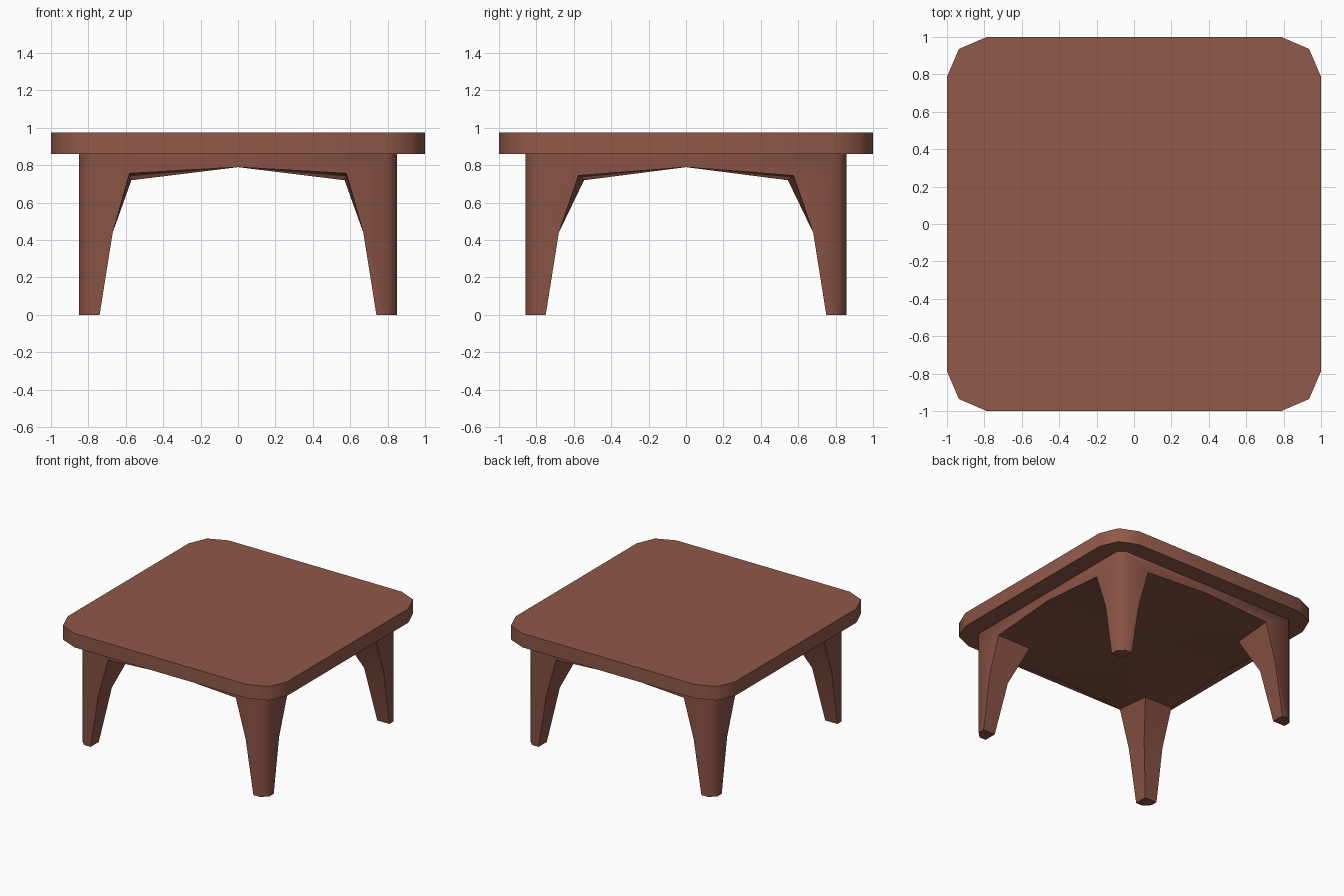
import bpy, bmesh, math

if "Cube" in bpy.data.objects:
    bpy.data.objects.remove(bpy.data.objects["Cube"])

TOP, UNDER = 0.975, 0.86
QUADRANTS = [(1, 1), (-1, 1), (-1, -1), (1, -1)]


def finish(bm, name, color):
    bmesh.ops.remove_doubles(bm, verts=bm.verts, dist=1e-4)
    bmesh.ops.recalc_face_normals(bm, faces=bm.faces)
    mesh = bpy.data.meshes.new(name)
    bm.to_mesh(mesh)
    bm.free()
    obj = bpy.data.objects.new(name, mesh)
    bpy.context.collection.objects.link(obj)
    mat = bpy.data.materials.new(name + "_wood")
    mat.diffuse_color = color
    mat.use_nodes = True
    mat.node_tree.nodes["Principled BSDF"].inputs["Base Color"].default_value = mat.diffuse_color
    mesh.materials.append(mat)
    bpy.ops.object.select_all(action='DESELECT')
    obj.select_set(True)
    bpy.context.view_layer.objects.active = obj
    bpy.ops.object.shade_smooth_by_angle(angle=math.radians(50))


# Tabletop: square slab with two-step... three-facet rounded corners
corner = [(1, 0.787), (0.936, 0.936), (0.787, 1)]
outline = []
for sx, sy in QUADRANTS:
    pts = corner if sx * sy > 0 else corner[::-1]
    outline += [(sx * x, sy * y) for x, y in pts]
bm = bmesh.new()
face = bm.faces.new([bm.verts.new((x, y, UNDER)) for x, y in outline])
ext = bmesh.ops.extrude_face_region(bm, geom=[face], use_keep_orig=True)
for v in ext["geom"]:
    if isinstance(v, bmesh.types.BMVert):
        v.co.z = TOP
finish(bm, "tabletop", (0.28, 0.10, 0.065, 1))

# Leg frame: arched apron, tapered legs and vaulted underside, one quarter mirrored
X, Y, C = 0.85, 0.857, 0.05
front = [(0.74, Y, 0), (0.67, Y, 0.44), (0.58, Y, 0.757), (0, Y, 0.79)]
inner = [(0.74, 0.75, 0), (0.67, 0.68, 0.44), (0.57, 0.545, 0.72), (0, 0, 0.79)]
side = [(X, 0.75, 0), (X, 0.68, 0.44), (X, 0.575, 0.745), (X, 0, 0.79)]
f_low, f_top = (X - C, Y, 0), (X - C, Y, UNDER)
s_low, s_top = (X, Y - C, 0), (X, Y - C, UNDER)
f_mid, s_mid = (0, Y, UNDER), (X, 0, UNDER)

quarter = [
    front + [f_mid, f_top, f_low],
    side + [s_mid, s_top, s_low],
    [f_low, f_top, s_top, s_low],
    [front[0], f_low, s_low, side[0], inner[0]],
    [(0, 0, UNDER), f_mid, f_top, s_top, s_mid],
]
for i in range(3):
    for rail in (front, side):
        quarter.append([rail[i], rail[i + 1], inner[i + 1], inner[i]])

bm = bmesh.new()
for sx, sy in QUADRANTS:
    for pts in quarter:
        bm.faces.new([bm.verts.new((sx * x, sy * y, z)) for x, y, z in pts])
finish(bm, "leg_frame", (0.25, 0.085, 0.058, 1))
